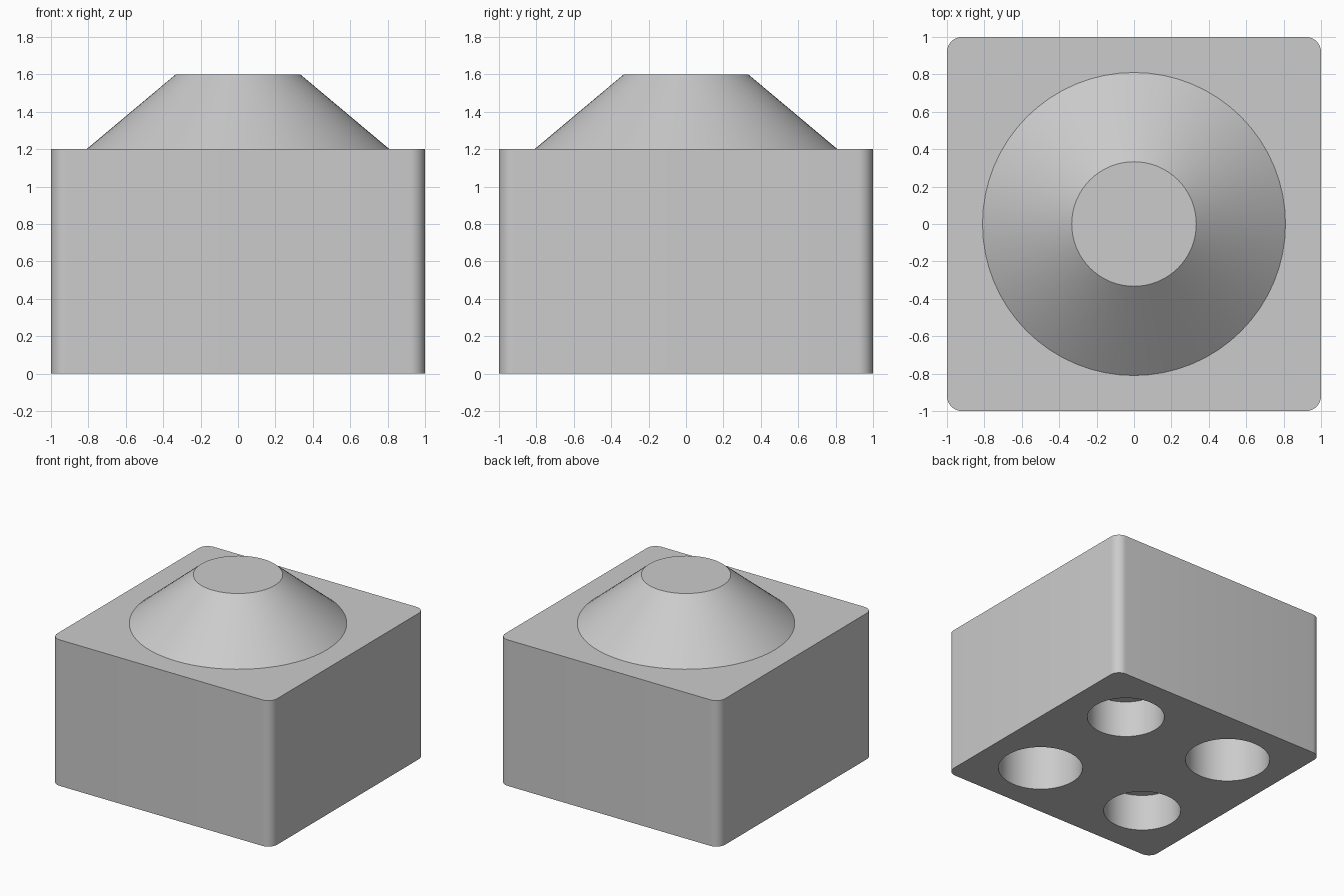
import bpy, bmesh, math
from mathutils import Matrix

if "Cube" in bpy.data.objects:
    bpy.data.objects.remove(bpy.data.objects["Cube"])

grey = bpy.data.materials.new("plain grey")
grey.diffuse_color = (0.6, 0.6, 0.6, 1)
grey.use_nodes = True
grey.node_tree.nodes["Principled BSDF"].inputs["Base Color"].default_value = grey.diffuse_color


def add_object(name, bm):
    mesh = bpy.data.meshes.new(name)
    bm.to_mesh(mesh)
    bm.free()
    mesh.materials.append(grey)
    obj = bpy.data.objects.new(name, mesh)
    bpy.context.collection.objects.link(obj)
    return obj


def tapered(name, r1, r2, z1, z2, x=0, y=0):
    bm = bmesh.new()
    bmesh.ops.create_cone(bm, cap_ends=True, segments=64, radius1=r1, radius2=r2,
                          depth=z2 - z1, matrix=Matrix.Translation((x, y, (z1 + z2) / 2)))
    return add_object(name, bm)


# Square block with rounded upright edges
bm = bmesh.new()
bmesh.ops.create_cube(bm, size=1, matrix=Matrix.Translation((0, 0, 0.6)) @ Matrix.Diagonal((2, 2, 1.2, 1)))
upright = [e for e in bm.edges if abs(e.verts[0].co.z - e.verts[1].co.z) > 0.5]
bmesh.ops.bevel(bm, geom=upright, offset=0.08, segments=8, profile=0.5, affect='EDGES')
block = add_object("block", bm)

# Truncated cone, fused with the block top
cone = tapered("cone_top", 0.81, 0.333, 1.2, 1.6)

# Four round sockets underneath: shallow pair on one diagonal, deep pair on the other
for x in (-0.5, 0.5):
    for y in (-0.5, 0.5):
        r, depth = (0.29, 0.3) if x == y else (0.317, 0.5)
        cutter = tapered("socket_cutter", r, r, -0.1, depth, x, y)
        cutter.hide_render = True
        cutter.hide_set(True)
        cut = block.modifiers.new("socket", 'BOOLEAN')
        cut.operation = 'DIFFERENCE'
        cut.solver = 'EXACT'
        cut.object = cutter

# Apply the cuts, then remove the cutters
bpy.context.view_layer.update()
graph = bpy.context.evaluated_depsgraph_get()
cut_mesh = bpy.data.meshes.new_from_object(block.evaluated_get(graph))
block.modifiers.clear()
block.data = cut_mesh
for obj in [o for o in bpy.data.objects if o.name.startswith("socket_cutter")]:
    bpy.data.objects.remove(obj)

# Smooth round surfaces, crisp rims
for obj in (block, cone):
    bpy.ops.object.select_all(action='DESELECT')
    obj.select_set(True)
    bpy.context.view_layer.objects.active = obj
    bpy.ops.object.shade_smooth_by_angle(angle=math.radians(30))
